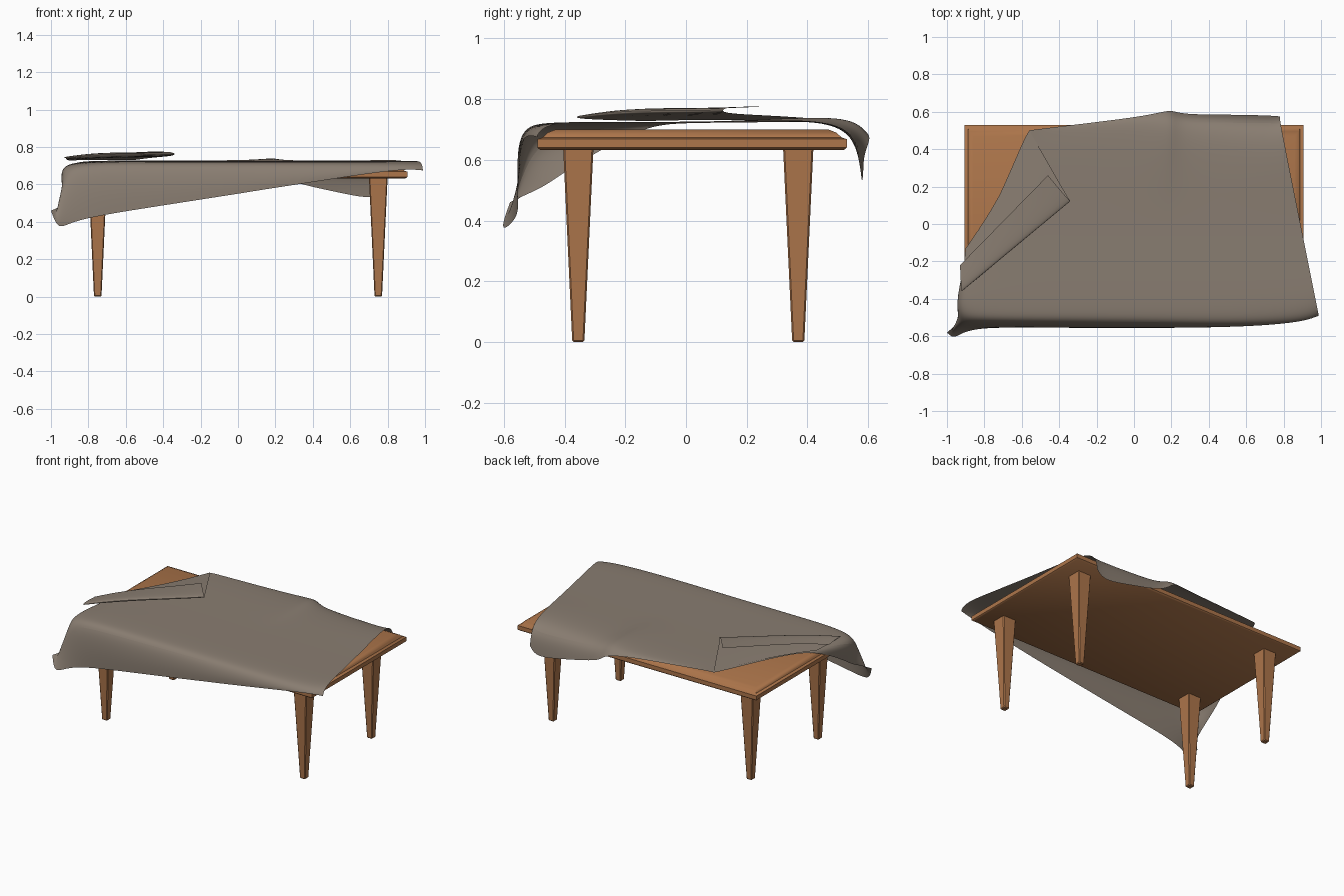
import bpy, bmesh
from mathutils import Vector

if "Cube" in bpy.data.objects:
    bpy.data.objects.remove(bpy.data.objects["Cube"])


def mat(name, rgb):
    m = bpy.data.materials.new(name)
    m.diffuse_color = (*rgb, 1)
    m.use_nodes = True
    m.node_tree.nodes["Principled BSDF"].inputs["Base Color"].default_value = m.diffuse_color
    return m


WOOD = mat("warm wood", (0.42, 0.18, 0.07))
CLOTH = mat("grey brown cloth", (0.25, 0.205, 0.165))


def finish(name, bm, m, smooth=None):
    me = bpy.data.meshes.new(name)
    bm.normal_update()
    bm.to_mesh(me)
    bm.free()
    ob = bpy.data.objects.new(name, me)
    bpy.context.collection.objects.link(ob)
    me.materials.append(m)
    if smooth:
        bpy.ops.object.select_all(action='DESELECT')
        ob.select_set(True)
        bpy.context.view_layer.objects.active = ob
        bpy.ops.object.shade_smooth_by_angle(angle=smooth)
    return ob


def loft(name, sections, m, smooth=None):
    """Stack of rectangles (cx, cy, half x, half y, z), capped."""
    bm = bmesh.new()
    rings = [[bm.verts.new((cx + sx * hx, cy + sy * hy, z))
              for sx, sy in ((-1, -1), (1, -1), (1, 1), (-1, 1))]
             for cx, cy, hx, hy, z in sections]
    for a, b in zip(rings, rings[1:]):
        for i in range(4):
            j = (i + 1) % 4
            bm.faces.new((a[i], a[j], b[j], b[i]))
    bm.faces.new(rings[0][::-1])
    bm.faces.new(rings[-1])
    return finish(name, bm, m, smooth)


def sheet(name, rows, m, levels):
    """Grid of points smoothed into a soft sheet."""
    bm = bmesh.new()
    g = [[bm.verts.new(p) for p in r] for r in rows]
    for a, b in zip(g, g[1:]):
        for i in range(len(a) - 1):
            bm.faces.new((a[i], b[i], b[i + 1], a[i + 1]))
    ob = finish(name, bm, m, 1.0)
    s = ob.modifiers.new("soft", 'SUBSURF')
    s.levels = s.render_levels = levels
    s.boundary_smooth = 'PRESERVE_CORNERS'
    return ob


# table top with a rounded upper edge
loft("table_top", [(0, 0.02, 0.895, 0.50, 0.632), (0, 0.02, 0.905, 0.51, 0.64),
                   (0, 0.02, 0.905, 0.51, 0.668), (0, 0.02, 0.888, 0.493, 0.674),
                   (0, 0.02, 0.88, 0.475, 0.69), (0, 0.02, 0.86, 0.45, 0.70)], WOOD, 0.7)

# tapered legs
for side, sx in (("left", -1), ("right", 1)):
    for end, y in (("front", -0.355), ("back", 0.37)):
        leg = loft(f"{end}_{side}_leg", [(sx * 0.75, y, 0.02, 0.02, 0),
                                         (sx * 0.75, y, 0.05, 0.05, 0.64)], WOOD)
        b = leg.modifiers.new("edge", 'BEVEL')
        b.width, b.segments = 0.005, 1

# draped cloth: two hand-placed rows for the left edge
rows = [
    [(-1.0, -0.58, 0.46), (-0.95, -0.54, 0.48), (-0.93, -0.47, 0.51), (-0.93, -0.40, 0.56),
     (-0.92, -0.27, 0.64), (-0.88, -0.12, 0.715), (-0.79, 0, 0.722), (-0.67, 0.26, 0.724),
     (-0.59, 0.45, 0.726), (-0.56, 0.50, 0.726)],
    [(-0.96, -0.62, 0.35), (-0.99, -0.57, 0.47), (-0.94, -0.52, 0.62), (-0.97, -0.45, 0.69),
     (-0.94, -0.30, 0.71), (-0.86, -0.12, 0.725), (-0.77, 0, 0.726), (-0.65, 0.26, 0.727),
     (-0.575, 0.45, 0.727), (-0.55, 0.502, 0.727)]]
# regular rows: front x, back x, front hem y and z, back hem y and z, extra lift
for xf, xb, yf, zf, yb, zb, lift in (
        (-0.89, -0.53, -0.55, 0.41, 0.505, 0.728, 0),
        (-0.50, -0.25, -0.555, 0.473, 0.54, 0.715, 0),
        (0.0, 0.08, -0.555, 0.55, 0.58, 0.70, 0),
        (0.15, 0.20, -0.555, 0.575, 0.615, 0.68, 0.02),
        (0.22, 0.24, -0.555, 0.585, 0.585, 0.62, 0),
        (0.60, 0.53, -0.55, 0.645, 0.585, 0.56, 0),
        (0.90, 0.74, -0.525, 0.685, 0.58, 0.515, 0.005),
        (0.99, 0.79, -0.49, 0.675, 0.575, 0.58, 0.005)):
    yt = max(yf + 0.02, -0.53)
    pts = [(yf, zf), (yf, zf * 0.5 + 0.345), (yt, 0.708), (yt + 0.06, 0.724),
           (-0.28, 0.725), (-0.05, 0.725), (0.15, 0.727), (yb - 0.16, 0.73 + lift),
           (min(yb - 0.02, 0.56), 0.728 - 0.2 * (0.728 - zb) + lift), (yb, zb)]
    rows.append([(xf + (xb - xf) * min(max(y + 0.5, 0), 1.05), y, z) for y, z in pts])
sheet("draped_cloth", rows, CLOTH, 3)

# folded-back corner: an under layer, a crease and a narrower strip on top
right = [Vector(p) for p in ((-0.56, 0.50, 0.73), (-0.45, 0.31, 0.745), (-0.345, 0.125, 0.752),
                             (-0.335, 0.118, 0.765), (-0.36, 0.14, 0.775), (-0.46, 0.26, 0.776))]
left = [Vector(p) for p in ((-0.90, -0.13, 0.728), (-0.91, -0.22, 0.73), (-0.92, -0.355, 0.735),
                            (-0.92, -0.365, 0.742), (-0.925, -0.34, 0.75), (-0.93, -0.22, 0.74))]
fold = []
for i in range(7):
    t = i / 6
    row = [l.lerp(r, t) for l, r in zip(left, right)]
    for k, p in enumerate(row):
        p.z += (0.02 if k > 2 else 0.005) * 4 * t * (1 - t) * (1 - t)
    sag = 0.36 * t * (1 - t)
    row[0] += Vector((0.25, -0.12, 0)) * sag
    row[1] += Vector((0.12, -0.06, 0)) * sag
    fold.append(row)
sheet("folded_corner", fold, CLOTH, 2)
